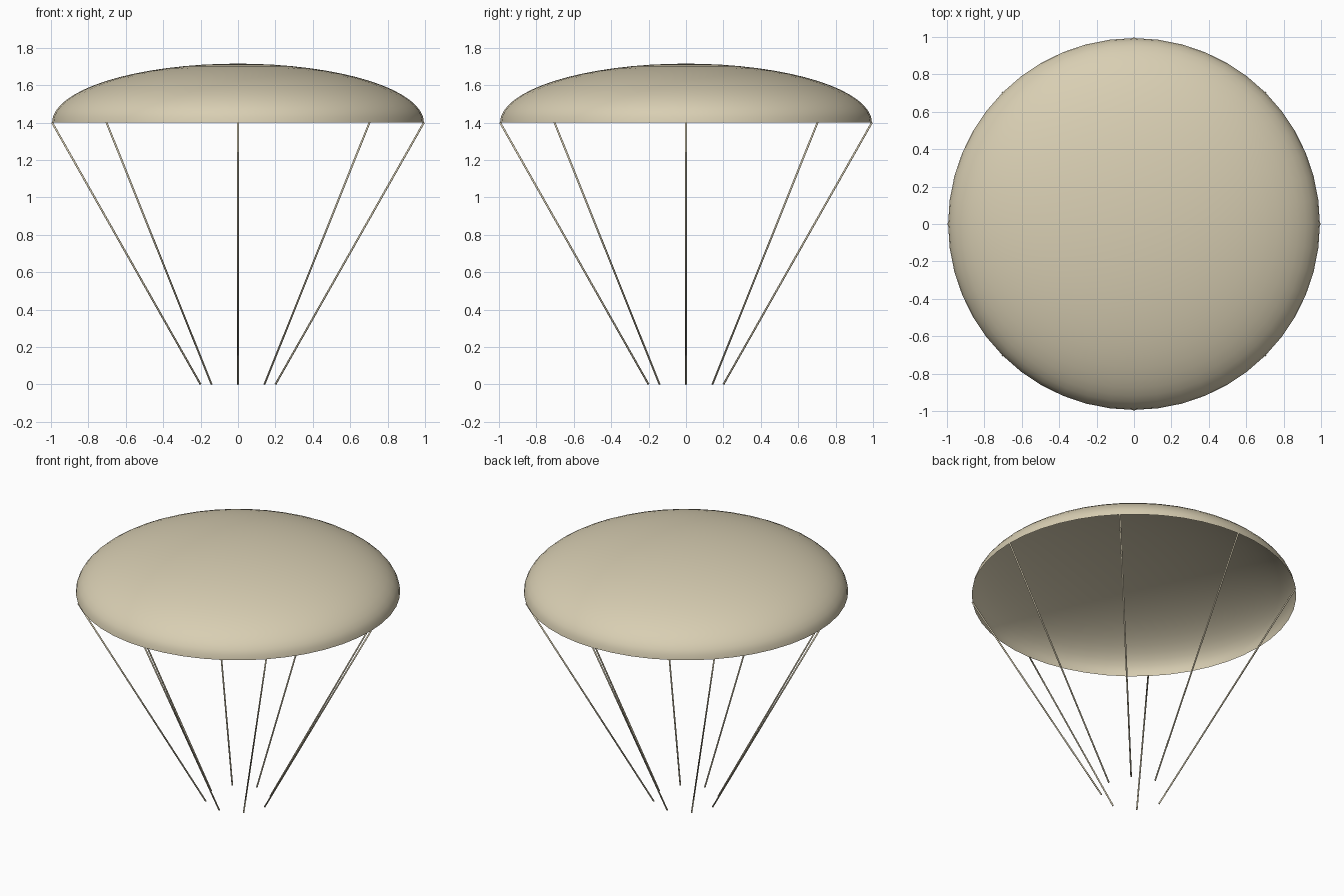
import bpy, bmesh, math
from mathutils import Vector

if "Cube" in bpy.data.objects:
    bpy.data.objects.remove(bpy.data.objects["Cube"])

R, RIM_Z, DOME_H = 0.994, 1.4, 0.315
STRING_R = 0.005

cloth = bpy.data.materials.new("beige cloth")
cloth.diffuse_color = (0.69, 0.62, 0.45, 1)
cloth.use_nodes = True
cloth.node_tree.nodes["Principled BSDF"].inputs["Base Color"].default_value = cloth.diffuse_color


def finish(name, bm):
    mesh = bpy.data.meshes.new(name)
    bm.to_mesh(mesh)
    bm.free()
    mesh.materials.append(cloth)
    for p in mesh.polygons:
        p.use_smooth = True
    obj = bpy.data.objects.new(name, mesh)
    bpy.context.collection.objects.link(obj)
    return obj


# Canopy: open half-ellipsoid shell, spun from a quarter-ellipse profile
bm = bmesh.new()
steps = 16
profile = []
for i in range(steps + 1):
    a = math.pi / 2 * i / steps
    profile.append(bm.verts.new((R * math.cos(a), 0, RIM_Z + DOME_H * math.sin(a))))
edges = [bm.edges.new(pair) for pair in zip(profile, profile[1:])]
bmesh.ops.spin(bm, geom=profile + edges, cent=(0, 0, 0), axis=(0, 0, 1),
               angle=math.tau, steps=48, use_merge=False)
bmesh.ops.remove_doubles(bm, verts=bm.verts[:], dist=1e-4)
bmesh.ops.recalc_face_normals(bm, faces=bm.faces[:])
if sum(f.normal.z for f in bm.faces) < 0:
    bmesh.ops.reverse_faces(bm, faces=bm.faces[:])
finish("canopy", bm)

# Suspension strings: eight thin rods from the rim to a small ring at the ground
for k in range(8):
    a = math.tau * k / 8
    out = Vector((math.cos(a), math.sin(a), 0))
    top = out * R + Vector((0, 0, RIM_Z))
    bottom = out * 0.2
    axis = top - bottom
    bm = bmesh.new()
    bmesh.ops.create_cone(bm, cap_ends=True, segments=8, radius1=STRING_R,
                          radius2=STRING_R, depth=axis.length)
    bm.transform(axis.to_track_quat('Z', 'Y').to_matrix().to_4x4())
    bmesh.ops.translate(bm, verts=bm.verts[:], vec=(top + bottom) / 2)
    finish(f"string_{k + 1}", bm)
